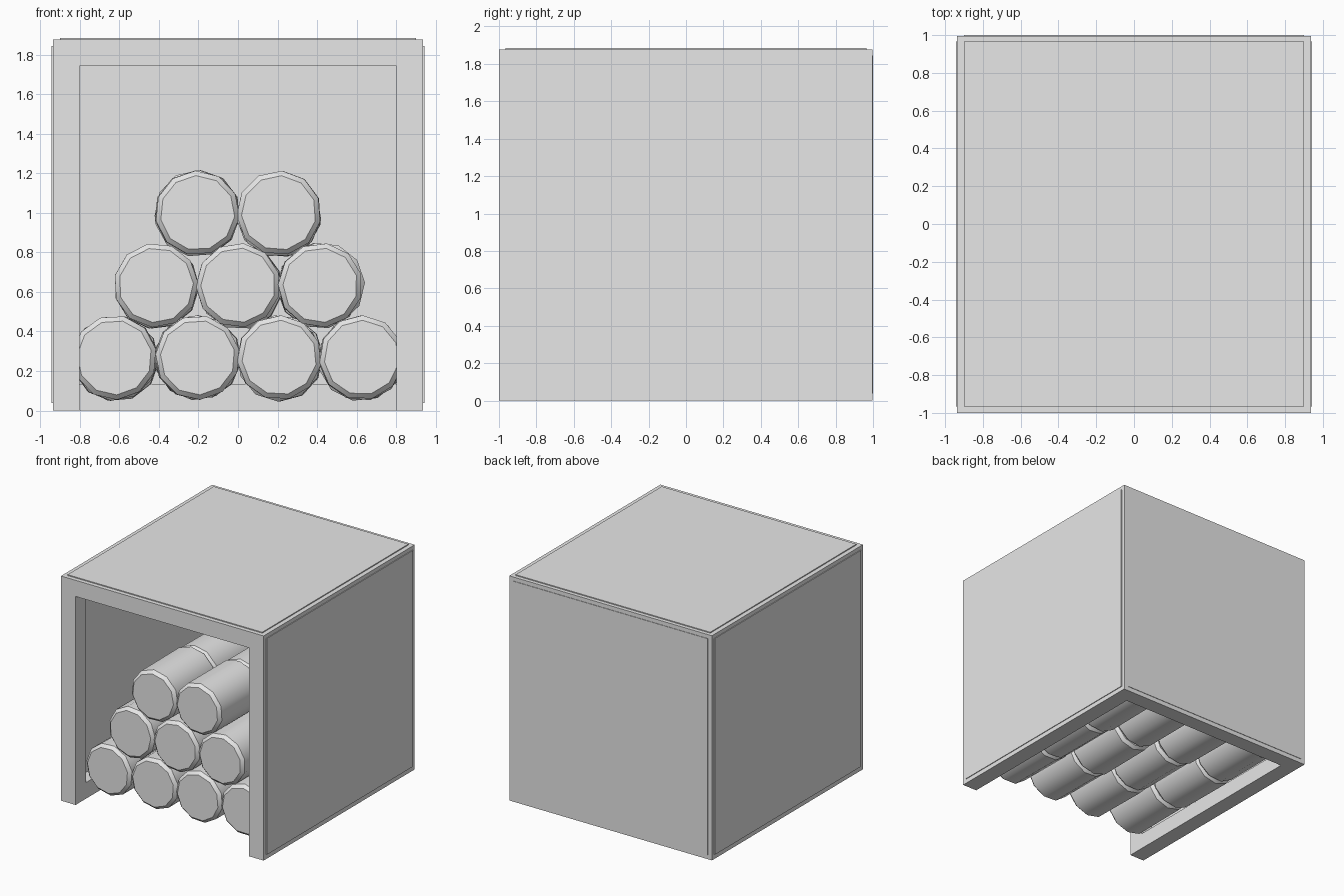
import bpy, bmesh, math, random
from mathutils import Matrix, Vector

if "Cube" in bpy.data.objects:
    bpy.data.objects.remove(bpy.data.objects["Cube"])

random.seed(4)
grey = bpy.data.materials.new("plain grey")
grey.diffuse_color = (0.8, 0.8, 0.8, 1)
grey.use_nodes = True
grey.node_tree.nodes["Principled BSDF"].inputs["Base Color"].default_value = grey.diffuse_color

W, D, H, T = 0.937, 1.0, 1.878, 0.135   # half width, half depth, height, beam size


def finish(name, bm):
    mesh = bpy.data.meshes.new(name)
    bmesh.ops.recalc_face_normals(bm, faces=bm.faces)
    bm.to_mesh(mesh)
    bm.free()
    mesh.materials.append(grey)
    obj = bpy.data.objects.new(name, mesh)
    bpy.context.collection.objects.link(obj)
    return obj


def box(name, lo, hi):
    bm = bmesh.new()
    size = [b - a for a, b in zip(lo, hi)]
    mid = [(a + b) / 2 for a, b in zip(lo, hi)]
    bmesh.ops.create_cube(bm, size=1, matrix=Matrix.Translation(mid) @ Matrix.Diagonal((*size, 1)))
    return finish(name, bm)


# Frame: posts, lower and upper rails; the front has no lower rail
for side, x0, x1 in (("left", -W, -W + T), ("right", W - T, W)):
    box(side + "_front_post", (x0, -D, 0), (x1, -D + T, H))
    box(side + "_back_post", (x0, D - T, 0), (x1, D - 0.004, H))
    box(side + "_lower_rail", (x0, -D + T, 0), (x1, D - T, T))
    box(side + "_upper_rail", (x0, -D + T, H - T), (x1, D - T, H))
box("front_upper_rail", (-W + T, -D, H - T), (W - T, -D + T, H))
box("back_upper_rail", (-W + T, D - T, H - T), (W - T, D - 0.004, H))
box("back_lower_rail", (-W + T, D - T, 0), (W - T, D - 0.004, T))

# Thin cladding panels standing just proud of the frame
P = 0.03
box("left_panel", (-W - 0.006, -0.965, 0.037), (-W + P, 0.965, 1.845))
box("right_panel", (W - P, -0.965, 0.037), (W + 0.006, 0.965, 1.845))
box("back_panel", (-0.9, D - P, 0.037), (0.9, D, 1.845))
box("roof_panel", (-0.9, -0.965, H - P), (0.9, 0.965, H + 0.008))


# Logs: many-sided prisms with chamfered ends, laid end to end in rows
def log(name, center, length, radius, turn, tilt):
    bm = bmesh.new()
    c = 0.025
    sides = 11
    rings = []
    for y, r in ((-length / 2, radius - c), (-length / 2 + c, radius),
                 (length / 2 - c, radius), (length / 2, radius - c)):
        rings.append([bm.verts.new((r * math.cos(turn + math.tau * i / sides), y,
                                    r * math.sin(turn + math.tau * i / sides)))
                      for i in range(sides)])
    for a, b in zip(rings, rings[1:]):
        for i in range(sides):
            j = (i + 1) % sides
            bm.faces.new((a[i], a[j], b[j], b[i]))
    bm.faces.new(rings[0])
    bm.faces.new(rings[-1])
    bm.transform(Matrix.Translation(center) @ Matrix.Rotation(tilt, 4, 'Z'))
    obj = finish(name, bm)
    bpy.context.view_layer.objects.active = obj
    obj.select_set(True)
    bpy.ops.object.shade_smooth_by_angle(angle=math.radians(35))
    obj.select_set(False)


FRONT, LENGTH = -0.83, 0.55
for row, count in enumerate((4, 3, 2)):
    for k in range(count):
        x = (k - (count - 1) / 2) * 0.415
        z = 0.268 + row * 0.366
        for seg in range(3):
            shift = Vector((random.uniform(-0.004, 0.012), 0, random.uniform(-0.012, 0.004))) * min(seg, 1)
            center = Vector((x, FRONT + (seg + 0.5) * LENGTH, z)) + shift
            log(f"log_row{row + 1}_{k + 1}_{seg + 1}", center, LENGTH, 0.214,
                random.uniform(0, math.tau), random.uniform(-0.015, 0.015))
